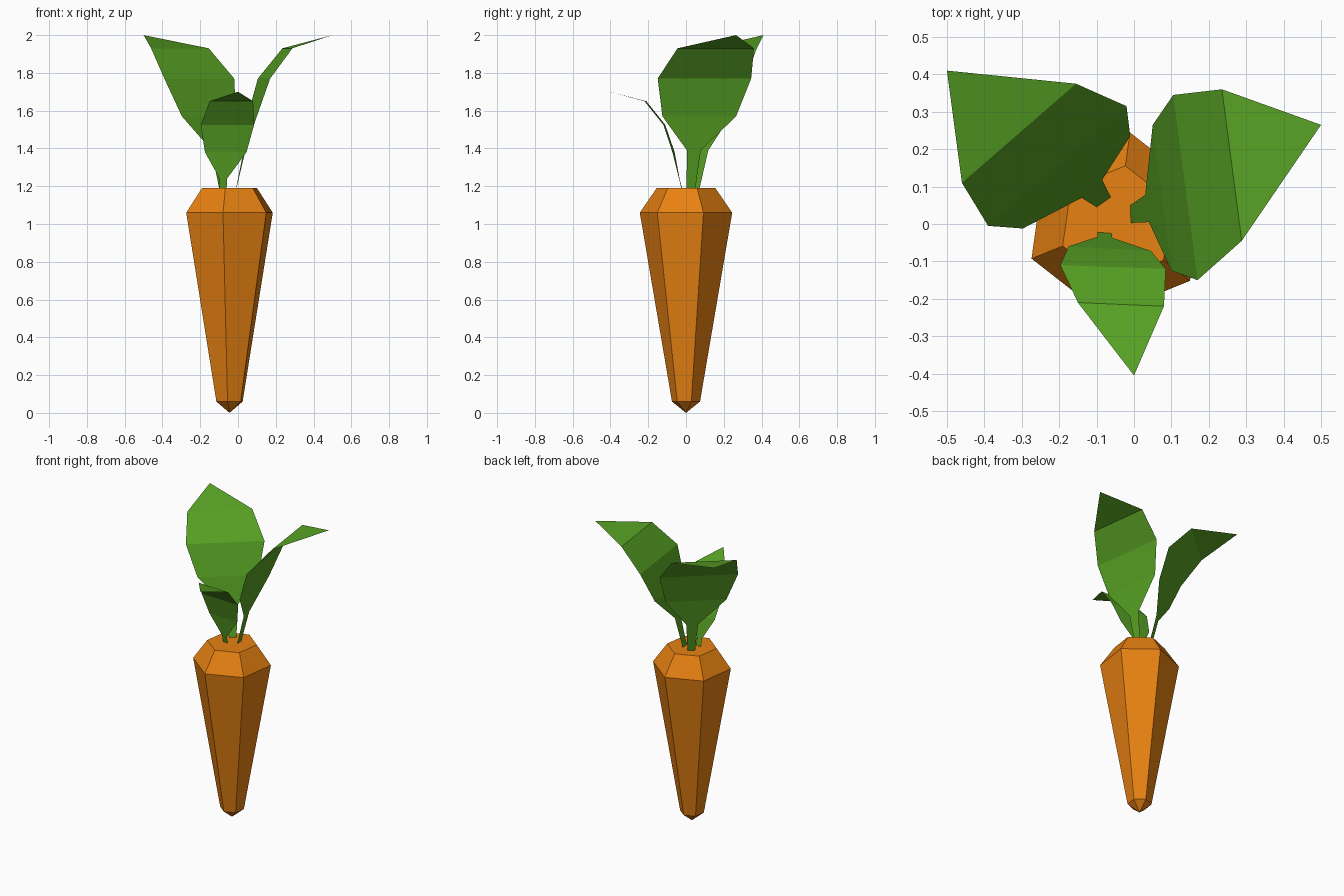
import bpy, bmesh, math

if "Cube" in bpy.data.objects:
    bpy.data.objects.remove(bpy.data.objects["Cube"])

def material(name, rgb):
    m = bpy.data.materials.new(name)
    m.diffuse_color = (*rgb, 1)
    m.use_nodes = True
    m.node_tree.nodes["Principled BSDF"].inputs["Base Color"].default_value = m.diffuse_color
    return m

ORANGE = material("carrot_orange", (0.80, 0.22, 0.006))
GREEN = material("leaf_green", (0.10, 0.37, 0.018))

def finish(bm, name, mat):
    mesh = bpy.data.meshes.new(name)
    bm.to_mesh(mesh)
    bm.free()
    mesh.materials.append(mat)
    bpy.context.collection.objects.link(bpy.data.objects.new(name, mesh))

# Root: six-sided rings of (radius, height), closed by a point and a flat top
bm = bmesh.new()
CX, SIDES, PHASE = -0.045, 6, math.radians(22)
rings = []
for r, z in [(0.075, 0.06), (0.247, 1.06), (0.157, 1.19)]:
    angles = [PHASE + math.tau * i / SIDES for i in range(SIDES)]
    rings.append([bm.verts.new((CX + r * math.cos(a), r * math.sin(a), z)) for a in angles])
tip = bm.verts.new((CX, 0, 0))
for i in range(SIDES):
    j = (i + 1) % SIDES
    bm.faces.new((tip, rings[0][j], rings[0][i]))
    for a, b in zip(rings, rings[1:]):
        bm.faces.new((a[i], a[j], b[j], b[i]))
bm.faces.new(rings[-1])
finish(bm, "carrot_root", ORANGE)

# Leaves: thin folded sheets, rows of (left x, left y, right x, right y, z) then a tip
def leaf(name, rows, end):
    bm = bmesh.new()
    prev = None
    for lx, ly, rx, ry, z in rows:
        row = (bm.verts.new((lx, ly, z)), bm.verts.new((rx, ry, z)))
        if prev:
            bm.faces.new((prev[0], prev[1], row[1], row[0]))
        prev = row
    bm.faces.new((prev[0], prev[1], bm.verts.new(end)))
    finish(bm, name, GREEN)

leaf("right_leaf", [
    (-0.01, 0.05, -0.008, 0.003, 1.19),
    (0.03, 0.078, 0.04, 0.005, 1.39),
    (0.05, 0.265, 0.10, -0.125, 1.57),
    (0.105, 0.345, 0.17, -0.15, 1.77),
    (0.235, 0.36, 0.288, -0.045, 1.93)], (0.5, 0.265, 2.0))

leaf("left_leaf", [
    (-0.10, 0.045, -0.062, 0.072, 1.19),
    (-0.14, 0.07, -0.085, 0.118, 1.39),
    (-0.297, -0.012, -0.01, 0.235, 1.57),
    (-0.39, -0.005, -0.02, 0.315, 1.77),
    (-0.46, 0.11, -0.155, 0.375, 1.93)], (-0.5, 0.41, 2.0))

leaf("front_leaf", [
    (-0.06, -0.025, -0.097, -0.022, 1.19),
    (-0.058, -0.037, -0.097, -0.034, 1.24),
    (0.045, -0.072, -0.175, -0.06, 1.38),
    (0.085, -0.12, -0.197, -0.11, 1.525),
    (0.08, -0.22, -0.15, -0.21, 1.65)], (0.0, -0.405, 1.70))
